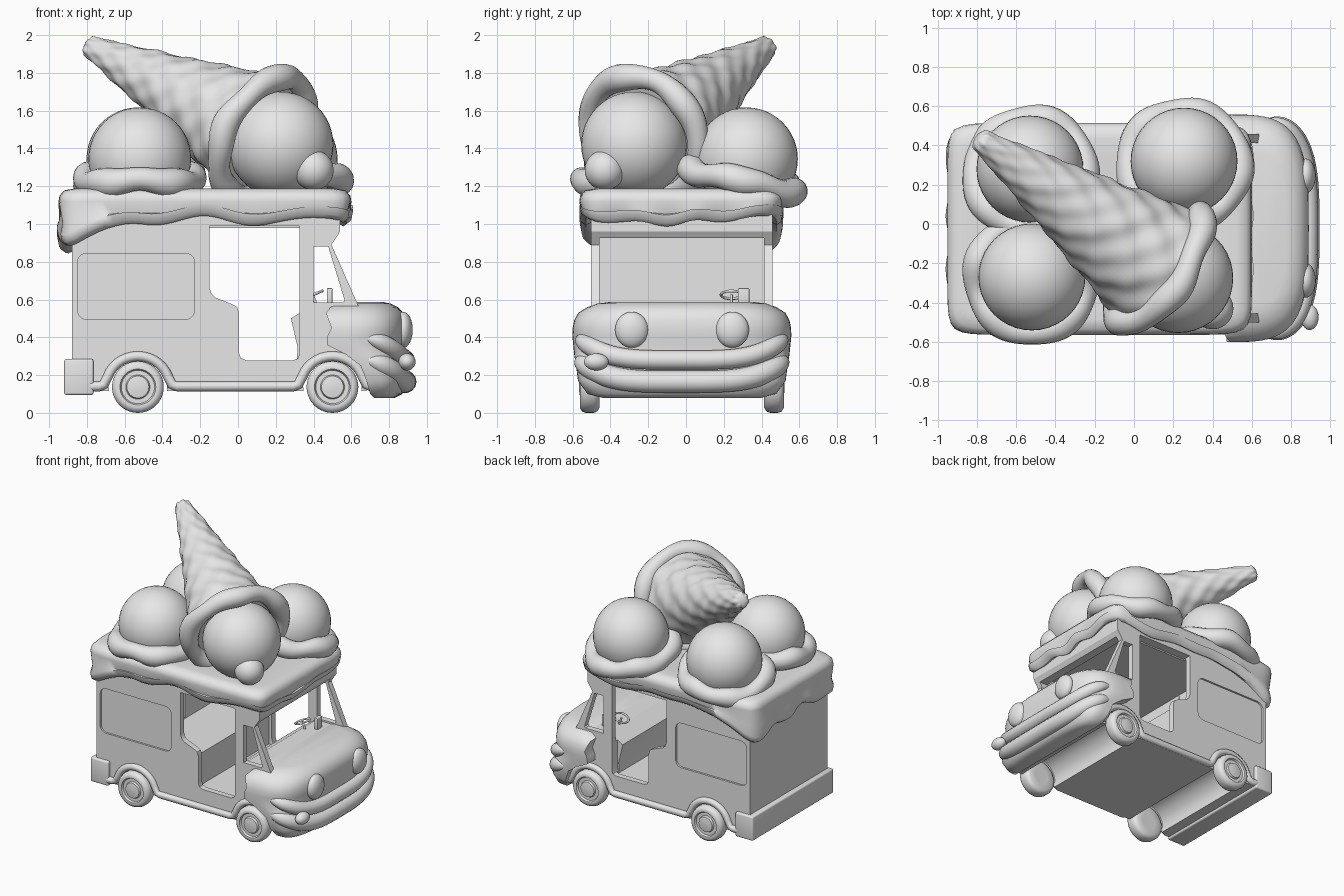
import bpy, bmesh, math
from math import sin, cos, pi, radians
from mathutils import Vector

if "Cube" in bpy.data.objects:
    bpy.data.objects.remove(bpy.data.objects["Cube"])

MID = -0.022      # centre line of the truck in y
HALF = 0.48       # half width of the body

grey = bpy.data.materials.new("light grey")
grey.use_nodes = True
grey.diffuse_color = (0.8, 0.8, 0.8, 1)
grey.node_tree.nodes["Principled BSDF"].inputs["Base Color"].default_value = (0.8, 0.8, 0.8, 1)


def finish(name, bm, angle=40):
    bmesh.ops.recalc_face_normals(bm, faces=bm.faces[:])
    mesh = bpy.data.meshes.new(name)
    bm.to_mesh(mesh)
    bm.free()
    mesh.materials.append(grey)
    ob = bpy.data.objects.new(name, mesh)
    bpy.context.collection.objects.link(ob)
    smooth(ob, angle)
    return ob


def smooth(ob, angle):
    bpy.ops.object.select_all(action='DESELECT')
    ob.select_set(True)
    bpy.context.view_layer.objects.active = ob
    bpy.ops.object.shade_smooth_by_angle(angle=radians(angle))


def loft(name, rings, closed=False, angle=40):
    """Skin a list of equal rings; closed joins the last to the first."""
    bm = bmesh.new()
    rows = [[bm.verts.new(p) for p in ring] for ring in rings]
    n = len(rows[0])
    for i in range(len(rows) if closed else len(rows) - 1):
        a, b = rows[i], rows[(i + 1) % len(rows)]
        for j in range(n):
            k = (j + 1) % n
            bm.faces.new((a[j], a[k], b[k], b[j]))
    if not closed:
        bm.faces.new(rows[0])
        bm.faces.new(rows[-1])
    return finish(name, bm, angle)


def prism(name, pts, y0, y1):
    return loft(name, [[(x, y, z) for x, z in pts] for y in (y0, y1)], angle=30)


def tube(name, path, radius, up, steps=14):
    """Sweep a circle along a path; radius is a function of 0..1."""
    rings, last = [], len(path) - 1
    for i, p in enumerate(path):
        t = (path[min(i + 1, last)] - path[max(i - 1, 0)]).normalized()
        side = t.cross(up).normalized()
        top = side.cross(t)
        r = radius(i / last)
        rings.append([p + (side * cos(a) + top * sin(a)) * r
                      for a in (2 * pi * k / steps for k in range(steps))])
    return loft(name, rings)


def lathe(name, centre, axis, profile, steps=40):
    """Turn (radius, height) pairs about an axis."""
    q = Vector(axis).to_track_quat('Z', 'Y')
    ang = [2 * pi * k / steps for k in range(steps)]
    return loft(name, [[Vector(centre) + q @ Vector((r * cos(a), r * sin(a), h)) for a in ang]
                       for r, h in profile])


def ball(name, centre, size):
    bm = bmesh.new()
    bmesh.ops.create_uvsphere(bm, u_segments=40, v_segments=24, radius=1)
    bmesh.ops.scale(bm, vec=size, verts=bm.verts)
    bmesh.ops.translate(bm, vec=centre, verts=bm.verts)
    return finish(name, bm)


def box(name, lo, hi, bevel=0.0):
    lo, hi = Vector(lo), Vector(hi)
    bm = bmesh.new()
    bmesh.ops.create_cube(bm, size=1)
    bmesh.ops.scale(bm, vec=hi - lo, verts=bm.verts)
    bmesh.ops.translate(bm, vec=(lo + hi) / 2, verts=bm.verts)
    if bevel:
        bmesh.ops.bevel(bm, geom=bm.edges[:], offset=bevel, segments=3, affect='EDGES', profile=0.5)
    return finish(name, bm)


def skirt(name, centre, axis, big, small, wave, phase):
    """Lumpy ring of ice cream around a scoop."""
    q = Vector(axis).to_track_quat('Z', 'Y')
    rings = []
    for i in range(64):
        a = 2 * pi * i / 64
        r = small * (1 + 0.12 * sin(5 * a + phase))
        lift = wave * sin(3 * a + phase) + wave * 0.5 * sin(7 * a)
        rings.append([Vector(centre) + q @ Vector(((big + r * cos(b)) * cos(a), (big + r * cos(b)) * sin(a),
                                                   lift + r * sin(b)))
                      for b in (2 * pi * k / 16 for k in range(16))])
    return loft(name, rings, closed=True)


def cut(target, cutter):
    cutter.hide_render = True
    mod = target.modifiers.new("cut", 'BOOLEAN')
    mod.object, mod.operation, mod.solver = cutter, 'DIFFERENCE', 'EXACT'
    bpy.ops.object.select_all(action='DESELECT')
    target.select_set(True)
    bpy.context.view_layer.objects.active = target
    bpy.ops.object.modifier_apply(modifier=mod.name)
    bpy.data.objects.remove(cutter)


def rounded(x0, z0, x1, z1, r):
    corners = [(x1 - r, z1 - r, 0), (x0 + r, z1 - r, 1), (x0 + r, z0 + r, 2), (x1 - r, z0 + r, 3)]
    return [(cx + r * cos((k + s / 5) * pi / 2), cz + r * sin((k + s / 5) * pi / 2))
            for cx, cz, k in corners for s in range(6)]


# Body shell with cabin, doors, quarter windows, panels and wheel wells
body = prism("body", [(-.88, .115), (-.88, 1.12), (.54, 1.12), (.54, .96), (.495, .89),
                      (.64, .56), (.68, .4), (.68, .115)], MID - HALF, MID + HALF)
cut(body, prism("cabin_cutter", [(-.45, .98), (-.45, .52), (-.02, .52), (-.02, .27), (.312, .27), (.315, .35),
                                 (.28, .5), (.395, .572), (.8, .572), (.8, .925), (.45, .925), (.45, .98)],
                MID - .435, MID + .435))
door = [(-.15, .99), (-.15, .66), (-.14, .63), (-.12, .61), (-.03, .575), (-.005, .56), (.005, .53), (.005, .32),
        (.015, .29), (.045, .278), (.29, .278), (.317, .287), (.325, .31), (.325, .99)]
quarter = [(.4, .585), (.555, .585), (.565, .595), (.478, .88), (.4, .88)]
for s in (-1, 1):
    for shape in (door, quarter):
        cut(body, prism("opening_cutter", shape, MID + s * .41, MID + s * .6))
    cut(body, prism("panel_cutter", rounded(-.85, .495, -.23, .845, .05), MID + s * (HALF - .015), MID + s * .6))
for wx in (-.53, .5):
    cut(body, lathe("well_cutter", (wx, MID, .14), (0, 1, 0), [(.155, -.7), (.155, .7)], 48))
smooth(body, 30)

# Rounded trim along the sills and over the wheels
for s, side in ((-1, "right"), (1, "left")):
    path = [(-.78, .14)]
    for wx in (-.53, .5):
        path += [(wx - .205, .14), (wx - .18, .15)]
        path += [(wx + .168 * cos(a), .14 + .16 * sin(a)) for a in (radians(160 - 10 * k) for k in range(15))]
        path += [(wx + .18, .15), (wx + .205, .14)]
    tube(side + "_sill_trim", [Vector((x, MID + s * (HALF + .005), z)) for x, z in path],
         lambda t: .026, Vector((0, 1, 0)), 10)

# Wheels
tread = [(.06, -.05), (.11, -.052), (.13, -.04), (.137, -.02), (.137, .02), (.13, .04), (.11, .052),
         (.095, .05), (.088, .036), (.064, .036), (.058, .05), (.02, .056)]
for wx, end in ((-.53, "rear"), (.5, "front")):
    for s, side in ((-1, "right"), (1, "left")):
        lathe(f"{end}_{side}_wheel", (wx, MID + s * .488, .137), (0, s, 0), tread)

# Rear bumper and cabin fittings
box("rear_bumper", (-.92, MID - .505, .095), (-.765, MID + .505, .285), .012)
box("partition_seam", (-.452, MID - .005, .53), (-.445, MID + .005, .97))
box("dash_box", (.47, .275, .57), (.5, .335, .66), .005)
lathe("steering_column", (.42, .24, .56), (-.4, 0, 1), [(.008, 0), (.008, .07)], 10)
skirt("steering_wheel", (.395, .24, .625), (-.4, 0, 1), .055, .007, 0, 0)


# Soft bonnet, built from flat-backed outlines stacked in z
def outline(back, front, half, z, n=3.4, steps=48):
    pts = []
    for k in range(steps + 1):
        a = -pi / 2 + pi * k / steps
        c, s = max(cos(a), 0) ** (2 / n), math.copysign(abs(sin(a)) ** (2 / n), a)
        pts.append((back + (front - back) * c, MID + half * s, z))
    return pts


levels = [(.08, .72, .83, .42), (.10, .70, .87, .5), (.17, .68, .89, .55), (.25, .65, .88, .56), (.31, .57, .88, .57),
          (.36, .47, .88, .575), (.41, .475, .89, .58), (.45, .495, .89, .578), (.49, .48, .888, .57),
          (.53, .465, .875, .548), (.56, .49, .845, .5), (.578, .54, .81, .45), (.587, .62, .77, .38)]
loft("bonnet", [outline(b, f, h, z) for z, b, f, h in levels], angle=60)

# Smiling double bumper
for name, z0, rise, size in (("upper_lip", .28, .12, .052), ("lower_lip", .165, .12, .06)):
    path = []
    for k in range(49):
        a = radians(-82 + 164 * k / 48)
        s = math.copysign(abs(sin(a)) ** .62, a)
        path.append(Vector((.56 + .325 * cos(a) ** .62, MID + .55 * s, z0 + rise * abs(s) ** 4)))
    tube(name, path, lambda t, r=size: r * max(.12, 1 - abs(2 * t - 1) ** 8), Vector((0, 0, 1)))

for y, side in ((-.287, "right"), (.245, "left")):
    ball(side + "_headlamp", (.875, y, .44), (.05, .088, .095))
ball("lip_drop", (.895, -.475, .27), (.045, .065, .045))

# Melting icing over the roof
CX, HX, HY = -.175, .775, .54


def hem(x, v, a):
    rear = min(max((-.55 - x) / .4, 0), 1) ** 1.5
    return 1.015 + .016 * sin(9 * x + 3 * v) + .012 * sin(11 * a) - rear * (.08 + .12 * v * v + .03 * sin(9 * v))


rings = []
for inset, z, low in ((.5, 1.165, 0), (.2, 1.175, 0), (.08, 1.187, 0), (.03, 1.178, 0), (.005, 1.15, 0), (0, 1.12, 0),
                      (.012, .5, 2), (0, .06, 1), (.008, .02, 1), (.035, 0, 1), (.085, .03, 1), (.1, 1.1, 0)):
    ring = []
    for k in range(144):
        a = 2 * pi * k / 144
        r = (abs(cos(a)) ** 12 + abs(sin(a)) ** 12) ** (-1 / 12)
        u, v = r * cos(a), r * sin(a)
        h = hem(CX + HX * u, v, a)
        height = z if low == 0 else h + z if low == 1 else (h + 1.12) / 2
        swell = 1 + .012 * sin(13 * a)
        ring.append((CX + (HX - inset) * u * (swell if low else 1), -.025 + (HY - inset) * v, height))
    rings.append(ring)
loft("roof_icing", rings, angle=60)

# Upright scoops with their skirts
for name, (x, y), axis, phase in (("rear_right_scoop", (-.52, -.27), (0, -.05, 1), 0),
                                  ("rear_left_scoop", (-.53, .28), (-.15, .2, 1), 2),
                                  ("front_left_scoop", (.255, .32), (.05, .22, 1), 4)):
    ball(name, (x, y, 1.345), (.272, .272, .272))
    skirt(name + "_skirt", (x, y - .02 * (y > 0), 1.235), axis, .282, .07, .012, phase)

# Toppled cone with its scoop, rim and cherry
ball("cone_scoop", (.225, -.275, 1.42), (.28, .28, .28))
ball("cherry", (.4, -.43, 1.285), (.106, .106, .106))
base, tip = Vector((.125, -.215, 1.465)), Vector((-.785, .43, 1.94))
axis = tip - base
skirt("cone_rim", base, axis, .345, .066, .012, 1)
q = axis.to_track_quat('Z', 'Y')
rings = []
for i in range(71):
    t = i / 70
    ring = []
    for k in range(72):
        a = 2 * pi * k / 72
        waffle = sin(7 * a + 42 * t) + sin(7 * a - 34 * t) + .6 * sin(3 * a + 23 * t)
        r = .345 + (.055 - .345) * t ** .93 + .0065 * (1 - .7 * t) * waffle
        ring.append(base + q @ Vector((r * cos(a), r * sin(a), t * axis.length)))
    rings.append(ring)
rings.append([tip + (p - tip) * .6 + axis.normalized() * .015 for p in rings[-1]])
loft("waffle_cone", rings, angle=60)
